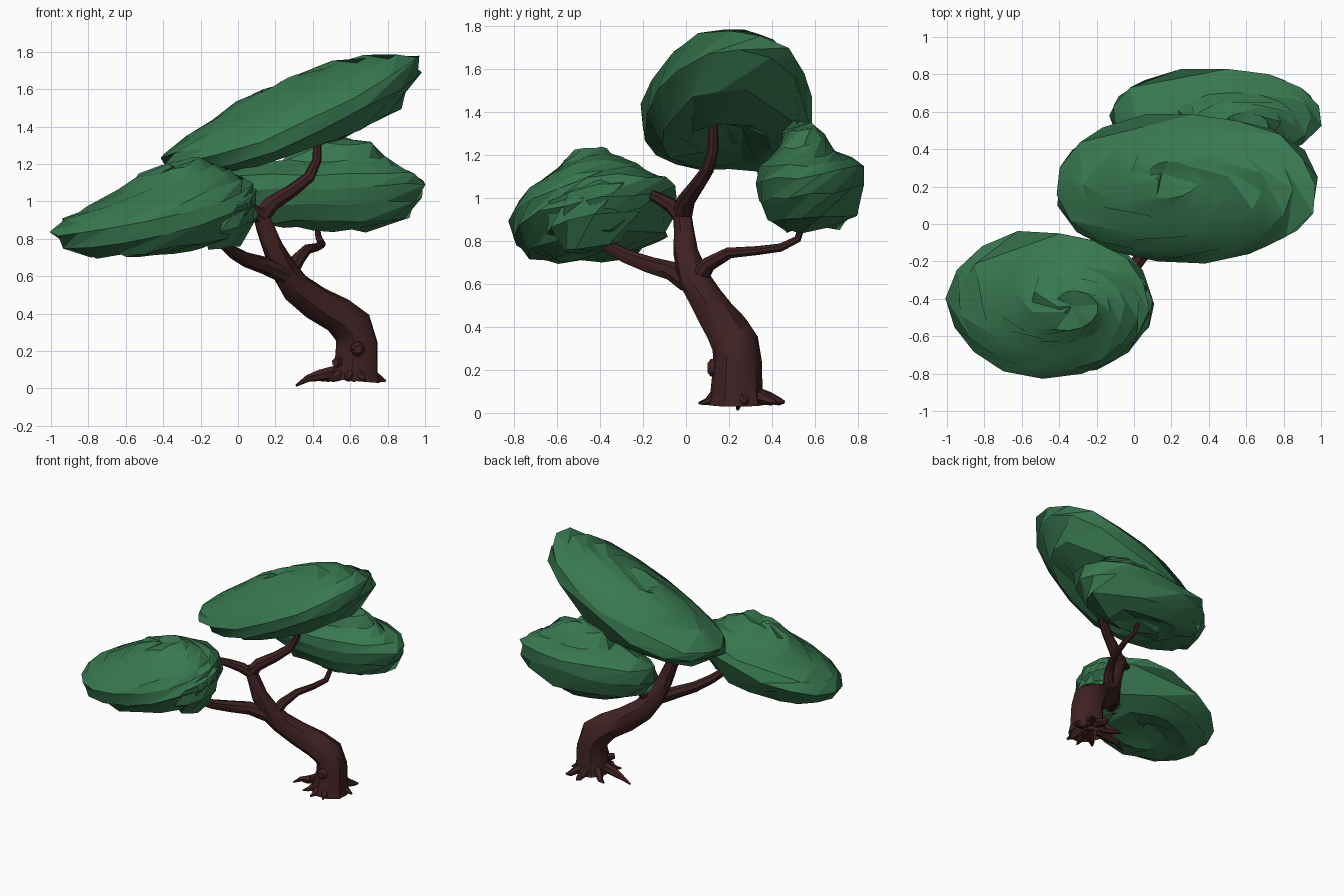
import bpy, bmesh, math, random
from mathutils import Vector

if "Cube" in bpy.data.objects:
    bpy.data.objects.remove(bpy.data.objects["Cube"])
random.seed(4)


def material(name, rgb):
    m = bpy.data.materials.new(name)
    m.use_nodes = True
    m.diffuse_color = (*rgb, 1)
    m.node_tree.nodes["Principled BSDF"].inputs["Base Color"].default_value = (*rgb, 1)
    return m


BARK = material("dark bark", (0.050, 0.0155, 0.0165))
LEAF = material("leaf green", (0.040, 0.188, 0.080))


def finish(bm, name, mat, angle):
    bmesh.ops.recalc_face_normals(bm, faces=bm.faces)
    me = bpy.data.meshes.new(name)
    bm.to_mesh(me)
    bm.free()
    me.materials.append(mat)
    ob = bpy.data.objects.new(name, me)
    bpy.context.collection.objects.link(ob)
    bpy.ops.object.select_all(action="DESELECT")
    ob.select_set(True)
    bpy.context.view_layer.objects.active = ob
    bpy.ops.object.shade_smooth_by_angle(angle=math.radians(angle))


def limb(name, path, sides=8):
    """Tapered tube through (x, y, z, radius) points, open where it starts."""
    bm = bmesh.new()
    pts = [Vector(p[:3]) for p in path]
    rings, side = [], None
    for i, p in enumerate(pts):
        d = (pts[min(i + 1, len(pts) - 1)] - pts[max(i - 1, 0)]).normalized()
        if side is None:
            side = d.orthogonal()
        side = (side - d * side.dot(d)).normalized()
        up = d.cross(side)
        ring = []
        for k in range(sides):
            a = math.tau * k / sides
            r = path[i][3] * random.uniform(0.93, 1.07)
            ring.append(bm.verts.new(p + (side * math.cos(a) + up * math.sin(a)) * r))
        rings.append(ring)
    for a, b in zip(rings, rings[1:]):
        for k in range(sides):
            n = (k + 1) % sides
            bm.faces.new((a[k], a[n], b[n], b[k]))
    bm.faces.new(rings[-1])
    finish(bm, name, BARK, 35)


def canopy(name, centre, size, slope, profile, swirl=(0, 0), sides=15,
           taper=0, droop=0, rough=0.025):
    """Spiral shell wound from the underside to the crown of a tilted pad."""
    bm = bmesh.new()
    turns = len(profile) - 1
    total = sides * turns
    verts = []

    def place(x, y, h, t):
        h = h * (1 + taper * x) - droop * y * y
        x, y = x * size[0] + swirl[0] * t, y * size[1] + swirl[1] * t
        return bm.verts.new(Vector(centre) + Vector((x, y, h + slope[0] * x + slope[1] * y)))

    for k in range(total + 1):
        i = min(k // sides, turns - 1)
        f = k / sides - i
        f = f * f * (3 - 2 * f)
        (r0, h0), (r1, h1) = profile[i], profile[i + 1]
        r, h = r0 + (r1 - r0) * f, h0 + (h1 - h0) * f
        a = math.tau * (k / sides + 0.1 * i)
        r *= 1 + random.uniform(-rough, rough)
        h += random.uniform(-rough, rough) * 0.5
        t = max(0, (k / total - 0.45) / 0.55)
        verts.append(place(r * math.cos(a), r * math.sin(a), h, t))
    for k in range(total - sides):
        bm.faces.new((verts[k], verts[k + 1], verts[k + sides + 1], verts[k + sides]))
    # Underside and crown fans
    for ends, h, t in ((verts[:sides + 1], profile[0][1], 0),
                       (verts[-sides - 1:], profile[-1][1] - 0.02, 1)):
        pole = place(0, 0, h, t)
        for k in range(len(ends)):
            bm.faces.new((pole, ends[k], ends[(k + 1) % len(ends)]))
    finish(bm, name, LEAF, 22)


# Trunk
limb("trunk", [(.625, .24, .04, .14), (.63, .24, .1, .122), (.64, .24, .24, .112),
               (.61, .235, .325, .11), (.535, .195, .39, .1), (.42, .14, .46, .09),
               (.31, .085, .54, .08), (.24, .035, .635, .072), (.19, 0, .75, .058),
               (.15, -.01, .85, .05), (.11, -.02, .96, .042)], 10)

# Branches
limb("upper_branch", [(.11, -.02, .9, .045), (.18, 0, .99, .043), (.29, .05, 1.06, .036),
                      (.38, .1, 1.13, .031), (.42, .125, 1.22, .025), (.43, .13, 1.42, .019)])
limb("upper_fork", [(.14, -.01, .9, .04), (.07, -.06, .96, .036),
                    (0, -.11, .99, .029), (-.08, -.17, 1.02, .022)])
limb("front_branch", [(.25, .01, .61, .05), (.14, -.06, .66, .046), (.04, -.17, .69, .04),
                      (-.03, -.28, .73, .033), (-.08, -.36, .775, .029), (-.14, -.44, .83, .023)])
limb("back_branch", [(.27, .05, .6, .045), (.32, .1, .69, .036), (.37, .2, .745, .027),
                     (.42, .33, .755, .022), (.45, .44, .77, .02), (.43, .52, .81, .018),
                     (.42, .55, .9, .013)])

# Roots around the base
for i, (x, y, z) in enumerate([(.31, .24, .015), (.79, .27, .04), (.58, .06, .045),
                               (.68, .07, .045), (.62, .46, .05), (.74, .42, .05),
                               (.44, .38, .045), (.48, .11, .045)]):
    dx, dy = x - .62, y - .24
    limb(f"root_{i + 1}", [(.62 + dx * .3, .24 + dy * .35, .09, .034),
                           (.62 + dx * .6, .24 + dy * .65, .07, .03),
                           (.62 + dx * .8, .25 + dy * .85, .052, .019), (x, y, z, .006)], 6)

# Knots on the bark
limb("front_knot", [(.64, .16, .21, .045), (.64, .115, .21, .038), (.64, .1, .21, .022)])
limb("left_knot", [(.56, .19, .14, .035), (.52, .14, .14, .024)], 6)

# Foliage pads
canopy("top_canopy", (.29, .19, 1.475), (.715, .415), (.39, .03),
       [(.12, -.13), (.45, -.21), (.84, -.16), (.99, -.03), (.96, .05),
        (.74, .11), (.52, .15), (.28, .185), (.08, .17)], (-.14, .08), 17, .25, .08)
canopy("front_canopy", (-.445, -.43, .95), (.56, .405), (.19, .12),
       [(.12, -.17), (.5, -.23), (.85, -.16), (1, -.03), (.92, .05),
        (.73, .1), (.5, .155), (.33, .22), (.1, .235)], (.11, -.01), 16, .2)
canopy("front_canopy_lobe", (-.08, -.44, .965), (.19, .235), (.1, .1),
       [(.2, -.21), (.6, -.2), (1, -.06), (.97, .08), (.6, .15), (.15, .17)], (-.04, 0), 11)
canopy("back_canopy", (.43, .58, 1.06), (.57, .26), (-.02, .05),
       [(.12, -.17), (.5, -.21), (.86, -.14), (1, -.02), (1, .08),
        (.8, .12), (.52, .16), (.36, .26), (.1, .3)], (.14, -.05), 15)
